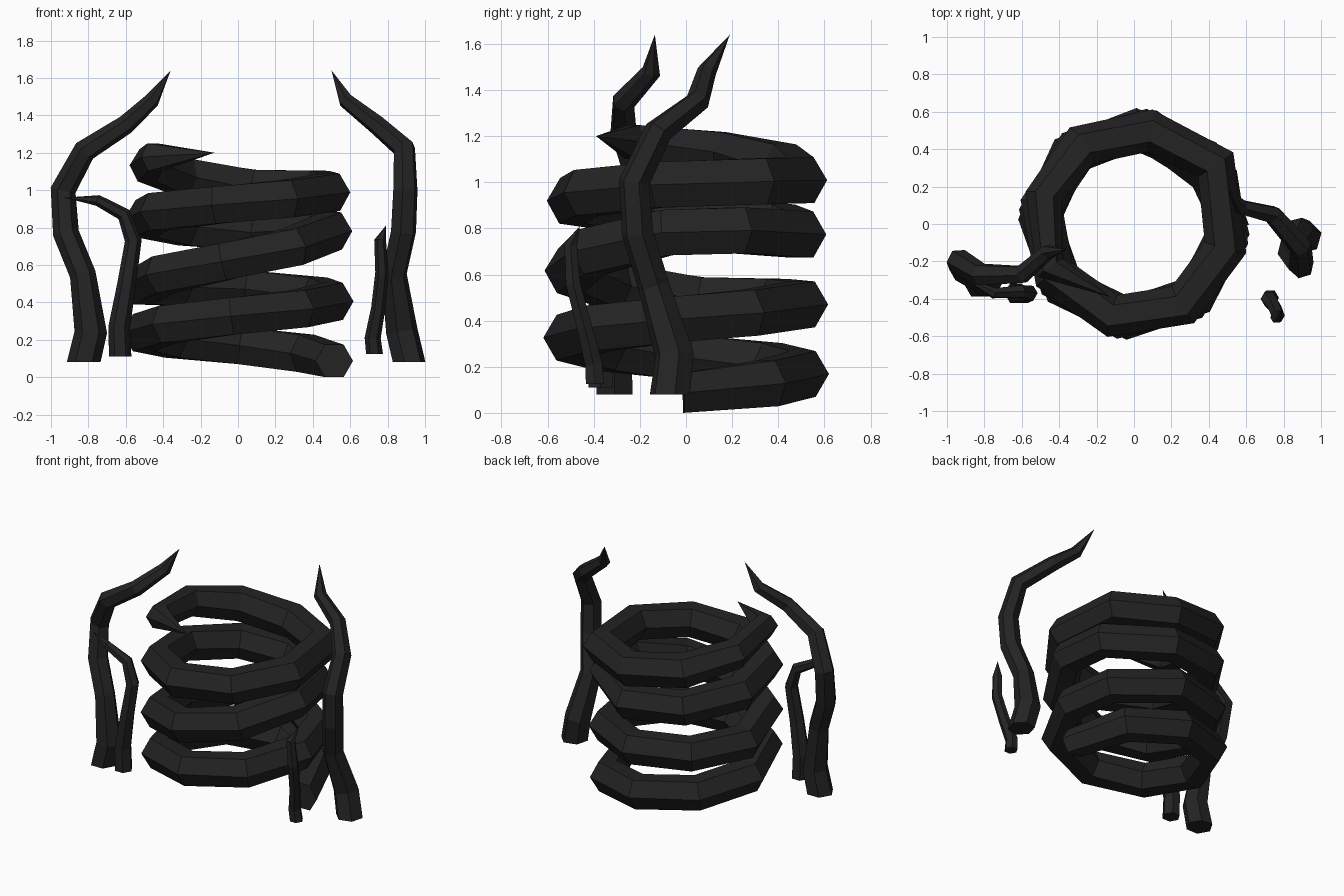
import bpy, bmesh, math
from mathutils import Vector

if "Cube" in bpy.data.objects:
    bpy.data.objects.remove(bpy.data.objects["Cube"])

dark = bpy.data.materials.new("dark_bark")
dark.diffuse_color = (0.017, 0.017, 0.017, 1)
dark.use_nodes = True
dark.node_tree.nodes["Principled BSDF"].inputs["Base Color"].default_value = dark.diffuse_color


def tube(name, pts, radii, start_dir, radial=False, sides=6, twist=0):
    """Faceted tube along pts, capped at the start, tapering to a point at the last."""
    pts = [Vector(p) for p in pts]
    bm = bmesh.new()
    rings, side = [], Vector((math.cos(twist), math.sin(twist), 0))
    for i, p in enumerate(pts[:-1]):
        if i == 0:
            t = Vector(start_dir)
        else:
            t = (p - pts[i - 1]).normalized() + (pts[i + 1] - p).normalized()
        t.normalize()
        ref = Vector((p.x, p.y, 0)) if radial else side
        side = (ref - t * ref.dot(t)).normalized()
        up = t.cross(side)
        ring = []
        for k in range(sides):
            a = math.tau * k / sides
            ring.append(bm.verts.new(p + (side * math.cos(a) + up * math.sin(a)) * radii[i]))
        rings.append(ring)
    tip = bm.verts.new(pts[-1])
    bm.faces.new(rings[0][::-1])
    for a, b in zip(rings, rings[1:]):
        for k in range(sides):
            n = (k + 1) % sides
            bm.faces.new((a[k], a[n], b[n], b[k]))
    for k in range(sides):
        bm.faces.new((rings[-1][k], rings[-1][(k + 1) % sides], tip))
    bmesh.ops.recalc_face_normals(bm, faces=bm.faces)
    me = bpy.data.meshes.new(name)
    bm.to_mesh(me)
    bm.free()
    me.materials.append(dark)
    ob = bpy.data.objects.new(name, me)
    bpy.context.collection.objects.link(ob)
    return ob


# Main coil: 3.7 turns, heights given at each quarter turn, a few bends nudged
quarter_z = [.087, .17, .24, .33, .41, .475, .49, .63, .80, .77,
             .86, .93, 1.0, 1.01, 1.16, 1.21]
nudge = {9: -7, 17: -8, 25: 6, 26: 6, 27: 5}
N, TURNS = 30, 3.7
path, rad = [], []
for i in range(N + 1):
    q = i / N * TURNS * 4 + nudge.get(i, 0) / 90
    j = min(int(q), len(quarter_z) - 2)
    z = quarter_z[j] + (quarter_z[j + 1] - quarter_z[j]) * min(q - j, 1)
    r = .41 if i == N else .54 if i == 25 else .505
    a = q * math.pi / 2
    path.append((r * math.cos(a), r * math.sin(a), z))
    rad.append(.1 if i == 0 else .085 if i == N - 1 else .1 if i == N - 2 else .115)
path[0] = (.515, -.01, .087)
tube("coiled_vine", path, rad, (-.05, 1, 0), radial=True)

# Upright tendrils beside the coil
big = [.09, .087, .07, .07, .068, .062, .052, .042]
tube("left_tall_tendril",
     [(-.825, -.31, .08), (-.787, -.31, .24), (-.83, -.29, .55), (-.92, -.24, .77),
      (-.935, -.2, 1.0), (-.82, -.27, 1.21), (-.6, -.27, 1.35), (-.46, -.15, 1.48),
      (-.36, -.135, 1.64)], big, (0, 0, 1))
tube("right_tall_tendril",
     [(.915, -.07, .08), (.875, -.05, .25), (.835, -.14, .55), (.885, -.21, .78),
      (.895, -.225, 1.0), (.89, -.12, 1.22), (.74, .05, 1.35), (.575, .09, 1.48),
      (.5, .19, 1.64)], big, (0, 0, 1), twist=.25)
tube("left_short_tendril",
     [(-.63, -.37, .11), (-.635, -.37, .27), (-.595, -.38, .5), (-.56, -.37, .73),
      (-.61, -.36, .87), (-.75, -.37, .945), (-.93, -.28, .96)],
     [.06, .058, .05, .045, .038, .03], (0, 0, 1))
tube("right_short_tendril",
     [(.73, -.395, .125), (.72, -.4, .21), (.75, -.44, .37), (.77, -.49, .56),
      (.76, -.5, .73), (.79, -.46, .81)],
     [.045, .043, .038, .036, .032], (0, 0, 1))
